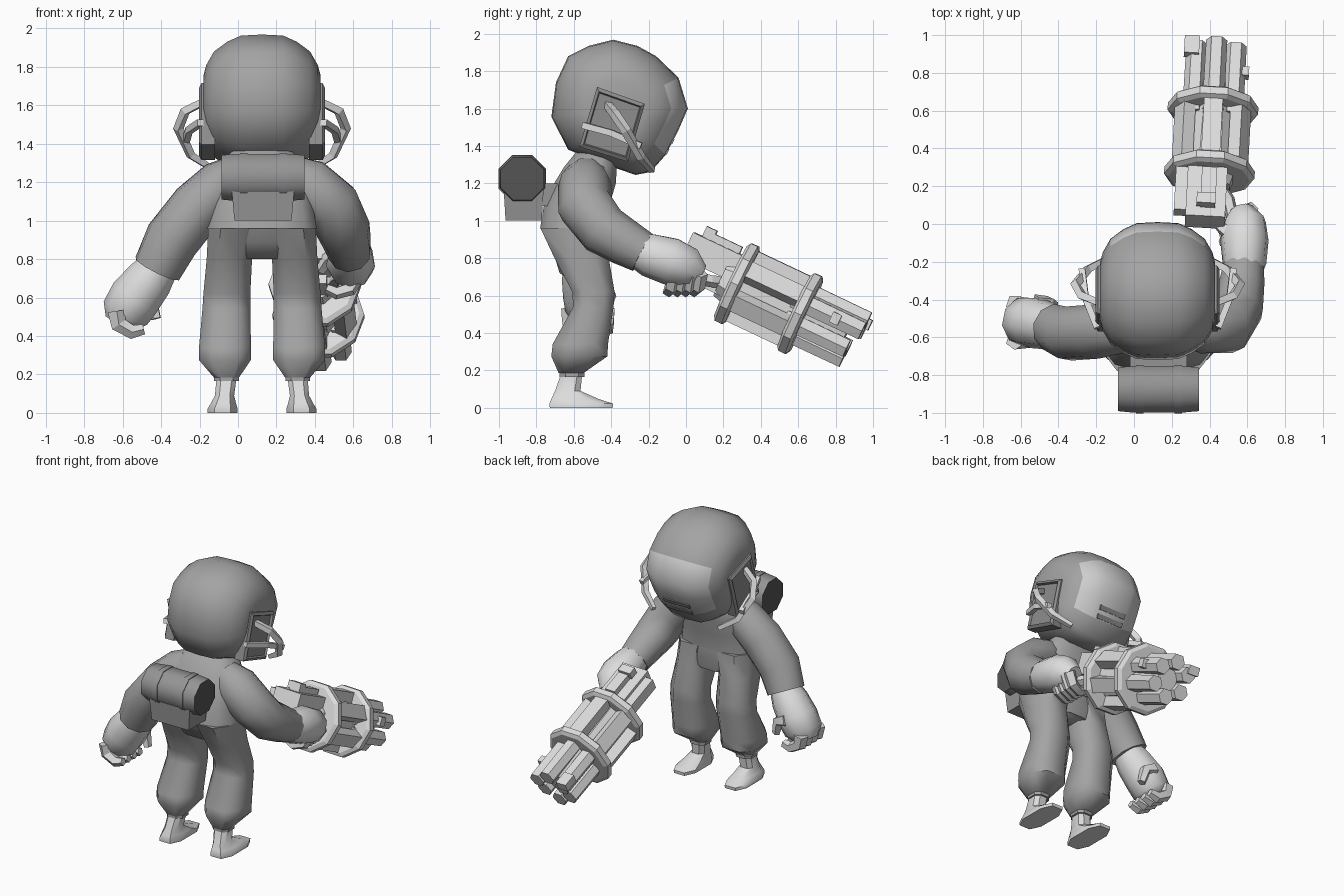
import bpy, bmesh, math
from mathutils import Vector, Matrix

if "Cube" in bpy.data.objects:
    bpy.data.objects.remove(bpy.data.objects["Cube"])


def material(name, v):
    m = bpy.data.materials.new(name)
    m.diffuse_color = (v, v, v, 1)
    m.use_nodes = True
    m.node_tree.nodes["Principled BSDF"].inputs["Base Color"].default_value = m.diffuse_color
    return m


SUIT = material("suit grey", 0.37)
LIGHT = material("light grey", 0.72)
VISOR = material("visor grey", 0.62)
PANEL = material("panel dark grey", 0.27)
PACK = material("pack grey", 0.3)
DARK = material("roll end charcoal", 0.09)
CX = 0.125  # body centre line


def finish(name, bm, mats, angle=40):
    bmesh.ops.recalc_face_normals(bm, faces=bm.faces)
    me = bpy.data.meshes.new(name)
    bm.to_mesh(me)
    bm.free()
    for m in mats:
        me.materials.append(m)
    for p in me.polygons:
        p.use_smooth = angle > 0
    if angle:
        me.set_sharp_from_angle(angle=math.radians(angle))
    ob = bpy.data.objects.new(name, me)
    bpy.context.collection.objects.link(ob)
    return ob


def loft(name, rings, mat, angle=40, rule=None, extra=()):
    """Skin equal-length rings and cap both ends."""
    bm = bmesh.new()
    vs = [[bm.verts.new(p) for p in r] for r in rings]
    n = len(vs[0])
    for i in range(len(vs) - 1):
        for j in range(n):
            k = (j + 1) % n
            f = bm.faces.new((vs[i][j], vs[i][k], vs[i + 1][k], vs[i + 1][j]))
            if rule:
                f.material_index = rule(i, j)
    for r, i in ((vs[0], -1), (vs[-1], -2)):
        f = bm.faces.new(r)
        if rule:
            f.material_index = rule(i, 0)
    return finish(name, bm, (mat, *extra), angle)


def tube(name, pts, mat, n=8, angle=40, M=None, **kw):
    """Tube through (x, y, z, radius) points."""
    P = [Vector(p[:3]) for p in pts]
    rings = []
    ref = None
    for i, p in enumerate(P):
        t = (P[min(i + 1, len(P) - 1)] - P[max(i - 1, 0)]).normalized()
        if ref is None:
            ref = Vector((0, 0, 1)) if abs(t.z) < 0.9 else Vector((0, 1, 0))
        u = (ref - t * ref.dot(t)).normalized()
        ref = u
        w = t.cross(u)
        ring = []
        for j in range(n):
            a = 2 * math.pi * (j + 0.5) / n
            q = p + (u * math.cos(a) + w * math.sin(a)) * pts[i][3]
            ring.append(M @ q if M else q)
        rings.append(ring)
    return loft(name, rings, mat, angle, **kw)


def oval(x, y, z, hx, hy, n=10, e=0.75):
    """Rounded-square horizontal ring of exact half sizes."""
    out = []
    g = math.cos(math.pi / n) ** e
    for j in range(n):
        a = 2 * math.pi * (j + 0.5) / n
        c, s = math.cos(a), math.sin(a)
        out.append((x + hx / g * math.copysign(abs(c) ** e, c), y + hy / g * math.copysign(abs(s) ** e, s), z))
    return out


def box(name, c, size, mat, M=Matrix(), taper=1.0):
    bm = bmesh.new()
    bmesh.ops.create_cube(bm, size=1)
    for v in bm.verts:
        k = taper if v.co.z < 0 else 1
        v.co = M @ Vector((c[0] + v.co.x * size[0] * k, c[1] + v.co.y * size[1] * k, c[2] + v.co.z * size[2]))
    return finish(name, bm, (mat,), 0)


# Helmet: side profile (y, z) swept across x, visor picked from its front faces
prof = [(-.72, 1.555), (-.695, 1.74), (-.63, 1.88), (-.52, 1.935), (-.39, 1.968), (-.26, 1.935), (-.16, 1.88),
        (-.04, 1.765), (.01, 1.6), (-.04, 1.485), (-.11, 1.35), (-.19, 1.26), (-.27, 1.245), (-.46, 1.31), (-.63, 1.38)]
half = [(.305, .42), (.29, .57), (.25, .76), (.18, .9), (.11, .985), (0, 1)]
secs = [(-d, s) for d, s in half] + [(d, s) for d, s in half[-2::-1]]
loft("helmet", [[(CX + d, -.36 + s * (y + .36), 1.6 + s * (z - 1.6)) for y, z in prof] for d, s in secs], SUIT, 50,
     rule=lambda i, j: 1 if 2 <= i <= 7 and 7 <= j <= 9 else 0, extra=(VISOR,))
tilt = Matrix.Rotation(math.radians(-27), 4, 'X')
for k, (y, z) in enumerate(((-.072, 1.424), (-.1, 1.37))):
    box(f"mouth_vent_{k}", (0, 0, 0), (.21, .009, .032), PANEL, Matrix.Translation((CX, y, z)) @ tilt)

# Ear panels and breathing tubes, mirrored
quad = [(-.475, 1.715), (-.22, 1.625), (-.31, 1.315), (-.57, 1.395)]
for side, s in (("right", 1), ("left", -1)):
    def q(k, d):
        return [(CX + s * d, -.395 + k * (y + .395), 1.51 + k * (z - 1.51)) for y, z in quad]
    loft(f"ear_panel_{side}", [q(1, .245), q(1, .315), q(.88, .328), q(.84, .312)], PANEL, 0)
    tube(f"ear_tube_{side}", [(CX + s * d, y, z, r) for d, y, z, r in (
        (.3, -.42, 1.62, .025), (.40, -.38, 1.57, .028), (.435, -.32, 1.48, .028), (.37, -.24, 1.34, .026),
        (.26, -.18, 1.27, .02))], LIGHT, 4, 0)
    tube(f"ear_bar_{side}", [(CX + s * d, y, z, r) for d, y, z, r in (
        (.32, -.55, 1.51, .024), (.38, -.4, 1.47, .024), (.40, -.24, 1.40, .024))], LIGHT, 4, 0)

# Torso and hips
loft("torso", [oval(CX, y, z, hx, hy, 12) for z, y, hx, hy in (
    (.96, -.60, .285, .18), (1.08, -.585, .265, .175), (1.2, -.54, .255, .165), (1.29, -.51, .225, .14),
    (1.4, -.46, .12, .1))], SUIT, 50)
loft("hips", [oval(CX, y, z, hx, hy, 12) for z, y, hx, hy in (
    (.98, -.60, .275, .175), (.89, -.58, .28, .155), (.8, -.555, .15, .12))], SUIT, 50)

# Legs, cuffs and boots, mirrored
for side, s in (("right", 1), ("left", -1)):
    loft(f"leg_{side}", [oval(CX + s * d, y, z, hx, hy, 8) for z, d, hx, y, hy in (
        (.96, .145, .135, -.60, .178), (.80, .170, .118, -.558, .145), (.62, .183, .122, -.495, .113),
        (.54, .185, .125, -.495, .108), (.34, .193, .135, -.565, .148), (.275, .193, .135, -.57, .15),
        (.185, .185, .066, -.615, .066))], SUIT, 50)
    bx = CX + s * .195
    loft(f"boot_cuff_{side}", [oval(bx - s * .01, -.61, z, .064, .066, 8) for z in (.165, .197)], SUIT, 0)
    loft(f"boot_{side}", [oval(bx + s * d, y, z, hx, hy, 8, .7) for z, d, hx, y, hy in (
        (0, .01, .078, -.56, .168), (.022, .01, .078, -.56, .17), (.048, .006, .066, -.595, .125),
        (.09, 0, .05, -.632, .068), (.18, -.01, .052, -.612, .057))], LIGHT, 35)

# Arms
tube("right_arm", [(.27, -.53, 1.24, .11), (.36, -.54, 1.19, .145), (.49, -.54, 1.08, .15), (.55, -.44, .95, .14),
                   (.57, -.32, .88, .125), (.58, -.23, .83, .112)], SUIT, 10, 50)
tube("left_arm", [(.0, -.53, 1.24, .11), (-.08, -.55, 1.19, .135), (-.21, -.57, 1.07, .145), (-.345, -.58, .9, .145),
                  (-.42, -.55, .75, .13)], SUIT, 10, 50)

# Gloves with curled fingers
tube("right_glove", [(.58, -.28, .85, .09), (.585, -.2, .82, .118), (.585, -.08, .785, .13), (.585, .01, .75, .115),
                     (.57, .07, .71, .065)], LIGHT, 9, 50)
tube("left_glove", [(-.41, -.55, .76, .105), (-.455, -.54, .70, .125), (-.535, -.52, .60, .138), (-.585, -.515, .52, .13),
                    (-.605, -.51, .47, .09)], LIGHT, 9, 50)
for k in range(4):
    g = (k - 1.5)
    y = -.025 + g * .045
    tube(f"right_finger_{k}", [(.62, y + .03, .72, .045), (.58, y + .02, .645, .04), (.51, y, .625, .035),
                               (.46, y, .65, .026)], LIGHT, 5, 30)
    y = -.52 + g * .065
    tube(f"left_finger_{k}", [(-.63, y, .53, .05), (-.62, y, .46, .045), (-.55, y, .42, .038),
                              (-.49, y, .435, .028)], LIGHT, 5, 30)
tube("right_thumb", [(.54, -.08, .84, .04), (.47, -.02, .8, .038), (.43, .02, .74, .028)], LIGHT, 5, 30)
tube("left_thumb", [(-.52, -.42, .61, .05), (-.45, -.42, .585, .04), (-.425, -.43, .49, .028)], LIGHT, 5, 30)

# Backpack: octagonal bedroll with dark ends, bag and straps
tube("bedroll", [(x, -.875, 1.225, r) for x, r in ((-.085, .125), (-.01, .133), (.26, .133), (.345, .125))], PACK, 8, 50,
     rule=lambda i, j: 1 if i < 0 else 0, extra=(DARK,))
box("pack_bag", (.13, -.868, 1.09), (.33, .215, .18), PACK, taper=.9)
box("pack_mount", (.13, -.73, 1.14), (.3, .12, .12), PACK)
for k, x in enumerate((.03, .235)):
    tube(f"pack_strap_{k}", [(x - .02, -.875, 1.225, .138), (x + .02, -.875, 1.225, .138)], PACK, 8, 50)

# Rotary gun in its own frame: x side, y along the barrel, z up
d = Vector((.05, .9, -.425)).normalized()
u = d.cross(Vector((0, 0, 1))).normalized()
n = u.cross(d)
G = Matrix((u, d, n)).transposed().to_4x4()
G.translation = (.385, .015, .785)


def along(name, x, z, parts, sides=8):
    tube(name, [(x, t, z, r) for t, r in parts], LIGHT, sides, 0, G)


for k, t in enumerate((.285, .66)):
    along(f"gun_ring_{k}", 0, 0, ((t - .035, .215), (t - .02, .24), (t + .02, .24), (t + .035, .215)), 10)
along("gun_core", 0, 0, ((.2, .12), (.3, .15), (.65, .13), (.93, .08)), 8)
for k in range(6):
    a = math.radians(60 * k + 30)
    c, s = math.cos(a), math.sin(a)
    along(f"gun_barrel_{k}", .12 * c, .12 * s, ((.6, .058), (1.005 if s > 0 else .97, .056)), 6)
    R = G @ Matrix.Rotation(a, 4, 'Y')
    box(f"gun_slat_{k}", (.17, .47, 0), (.07, .36, .1), LIGHT, R)
box("gun_receiver", (-.01, .13, .075), (.21, .34, .15), LIGHT, G)
box("gun_top_rail", (.0, .12, .165), (.08, .22, .05), LIGHT, G)
box("gun_side_rail", (-.14, .14, .09), (.075, .28, .08), LIGHT, G)
box("gun_rear_sight", (-.01, .04, .185), (.1, .06, .05), LIGHT, G)
box("gun_muzzle_lug", (-.13, .97, .1), (.08, .1, .06), LIGHT, G)
box("gun_barrel_lug", (.15, .85, .06), (.06, .05, .06), LIGHT, G)
box("gun_lower_rail", (.04, .18, -.07), (.07, .24, .05), LIGHT, G)
tube("gun_grip", [(.56, -.06, .72, .035), (.52, .04, .70, .035), (.5, .13, .68, .035), (.43, .24, .67, .035)], LIGHT, 5, 0)
